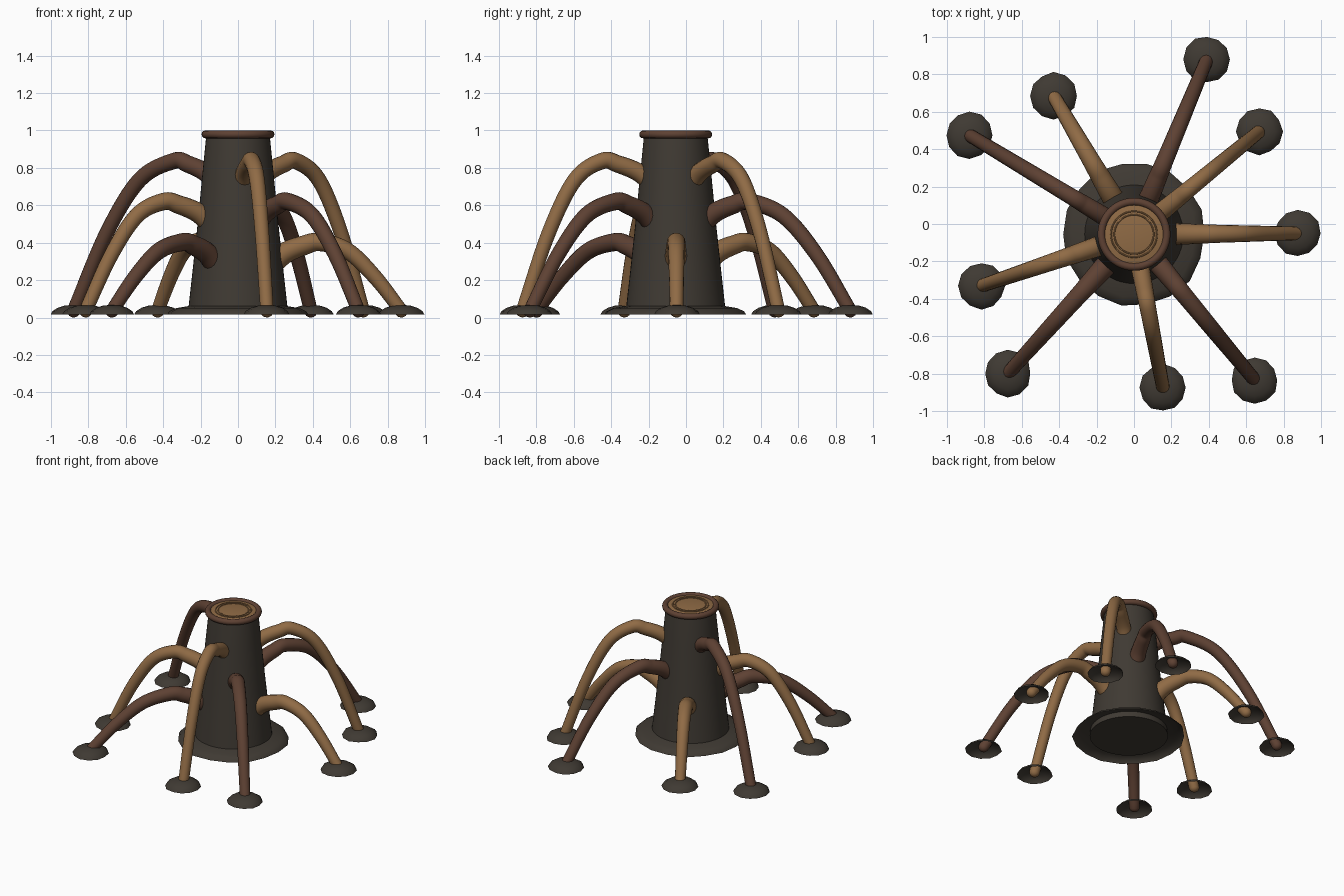
import bpy, bmesh, math, random
from mathutils import Vector

if "Cube" in bpy.data.objects:
    bpy.data.objects.remove(bpy.data.objects["Cube"])

random.seed(4)
CY = -0.055  # trunk axis y


def material(name, rgb):
    m = bpy.data.materials.new(name)
    m.diffuse_color = (*rgb, 1)
    m.use_nodes = True
    m.node_tree.nodes["Principled BSDF"].inputs["Base Color"].default_value = m.diffuse_color
    return m


BARK = material("dark bark", (0.050, 0.042, 0.033))
BROWN = material("brown root", (0.112, 0.053, 0.033))
TAN = material("tan wood", (0.279, 0.147, 0.060))


def finish(bm, name, mat, angle=40):
    bmesh.ops.recalc_face_normals(bm, faces=bm.faces)
    me = bpy.data.meshes.new(name)
    bm.to_mesh(me)
    bm.free()
    ob = bpy.data.objects.new(name, me)
    bpy.context.collection.objects.link(ob)
    me.materials.append(mat)
    bpy.ops.object.select_all(action='DESELECT')
    bpy.context.view_layer.objects.active = ob
    ob.select_set(True)
    bpy.ops.object.shade_smooth_by_angle(angle=math.radians(angle))
    return ob


def skin(bm, rings, closed=False):
    pairs = list(zip(rings, rings[1:]))
    if closed:
        pairs.append((rings[-1], rings[0]))
    for a, b in pairs:
        n = len(a)
        for i in range(n):
            bm.faces.new((a[i], a[(i + 1) % n], b[(i + 1) % n], b[i]))


def lathe(name, profile, mat, centre=(0, CY), n=48, wobble=0, caps="", closed=False, angle=40):
    """Turn (radius, z) points round a vertical axis; wobble roughens the outline."""
    bm = bmesh.new()
    jit = [1 + random.uniform(-wobble, wobble) for _ in range(n)]
    rings = []
    for r, z in profile:
        rings.append([bm.verts.new((centre[0] + r * jit[i] * math.cos(math.tau * i / n),
                                    centre[1] + r * jit[i] * math.sin(math.tau * i / n), z))
                      for i in range(n)])
    skin(bm, rings, closed)
    if "b" in caps:
        bm.faces.new(rings[0])
    if "t" in caps:
        bm.faces.new(rings[-1])
    return finish(bm, name, mat, angle)


def ring(name, R, r, z, mat, n=12):
    prof = [(R + r * math.cos(math.tau * k / n), z + r * math.sin(math.tau * k / n)) for k in range(n)]
    return lathe(name, prof, mat, closed=True, angle=60)


def tube(name, pts, radii, mat, side, n=16):
    """Sweep a circle along a path that lies in one vertical plane."""
    bm = bmesh.new()
    rings = []
    for k, (p, r) in enumerate(zip(pts, radii)):
        t = (pts[min(k + 1, len(pts) - 1)] - pts[max(k - 1, 0)]).normalized()
        up = t.cross(side)
        rings.append([bm.verts.new(p + r * (math.cos(math.tau * i / n) * side
                                            + math.sin(math.tau * i / n) * up)) for i in range(n)])
    skin(bm, rings)
    bm.faces.new(rings[0])
    bm.faces.new(rings[-1])
    return finish(bm, name, mat, 60)


def spline(p, steps=9):
    """Catmull-Rom curve through the points."""
    q = [2 * p[0] - p[1]] + p + [2 * p[-1] - p[-2]]
    out = []
    for i in range(1, len(q) - 2):
        a, b, c, d = q[i - 1:i + 3]
        for s in range(steps):
            t = s / steps
            out.append(0.5 * (2 * b + (c - a) * t + (2 * a - 5 * b + 4 * c - d) * t * t
                              + (3 * b - a - 3 * c + d) * t ** 3))
    return out + [p[-1]]


# trunk, closed at the bottom
lathe("trunk", [(0.268, 0.018), (0.262, 0.08), (0.243, 0.25), (0.216, 0.5),
                (0.192, 0.75), (0.172, 0.95), (0.168, 0.98)], BARK, caps="bt")
# hollow flared skirt round the foot
lathe("trunk_skirt", [(0.383, 0.015), (0.372, 0.033), (0.335, 0.050), (0.25, 0.064)],
      BARK, n=18, wobble=0.02, angle=50)

# rim, cut top and growth rings
ring("top_rim", 0.174, 0.021, 0.979, BROWN)
lathe("cut_top", [(0.165, 0.97), (0.165, 0.985), (0.15, 0.99)], TAN, caps="bt")
for k, R in enumerate((0.105, 0.123)):
    ring(f"growth_ring_{k + 1}", R, 0.004, 0.990, TAN, 8)

# arched roots: foot x, foot y, level (0 low, 1 middle, 2 high), colour
ROOTS = [(0.875, -0.05, 0, TAN), (0.67, 0.495, 2, TAN), (0.39, 0.88, 1, BROWN),
         (-0.43, 0.685, 0, TAN), (-0.88, 0.475, 2, BROWN), (-0.815, -0.33, 1, TAN),
         (-0.675, -0.80, 0, BROWN), (0.155, -0.875, 2, TAN), (0.645, -0.835, 1, BROWN)]
START_R = (0.235, 0.21, 0.185)
THICK = (0.061, 0.057, 0.052)

for k, (x, y, lv, mat) in enumerate(ROOTS):
    base = Vector((0, CY, 0))
    out = Vector((x, y - CY, 0))
    L = out.length
    out.normalize()
    side = Vector((-out.y, out.x, 0))
    r0, z0 = START_R[lv], 0.335 + 0.215 * lv
    rp, zp = (0.44, 0.42, 0.40)[lv], 0.403 + 0.217 * lv
    shape = [(r0 - 0.06, z0 - 0.05), (r0 + 0.02, z0 + 0.012), (rp - 0.09, zp - 0.018), (rp, zp),
             (rp + 0.34 * (L - rp), 0.88 * zp), (rp + 0.67 * (L - rp), 0.54 * zp), (L, 0.034)]
    pts = spline([base + out * r + Vector((0, 0, z)) for r, z in shape])
    m = len(pts) - 1
    radii = [THICK[lv] + (0.036 - THICK[lv]) * i / m for i in range(m + 1)]
    # rounded tip
    t = (pts[-1] - pts[-2]).normalized()
    tip = pts[-1]
    for a in (25, 50, 70, 85):
        pts.append(tip + t * 0.033 * math.sin(math.radians(a)))
        radii.append(0.036 * math.cos(math.radians(a)))
    tube(f"root_{k + 1}", pts, radii, mat, side)
    # hollow domed foot pad
    lathe(f"foot_pad_{k + 1}", [(0.124, 0.015), (0.113, 0.034), (0.085, 0.052), (0.05, 0.063), (0.012, 0.067)],
          BARK, centre=(x, y), n=12, wobble=0.035, caps="t", angle=50)
